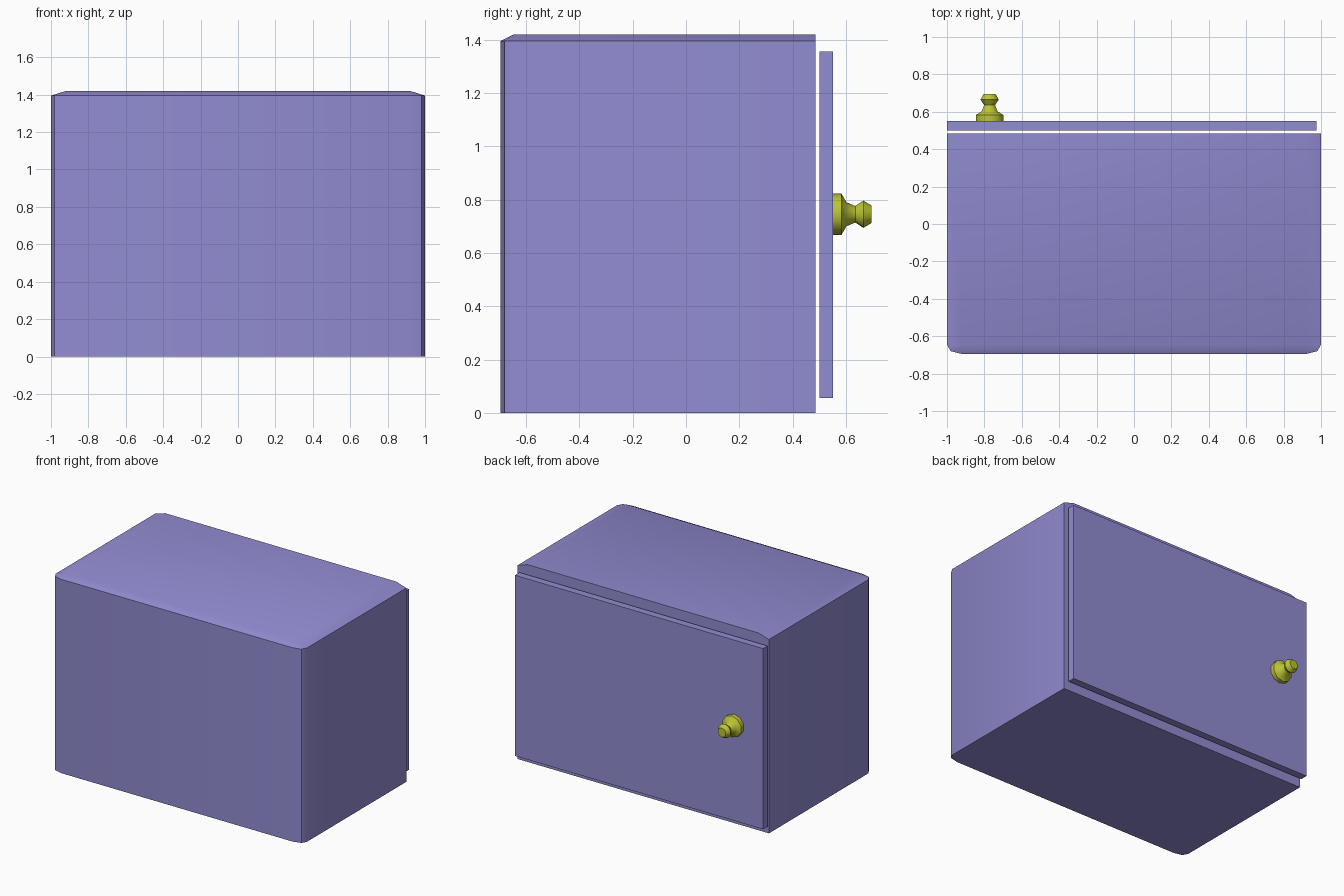
import bpy, bmesh, math

if "Cube" in bpy.data.objects:
    bpy.data.objects.remove(bpy.data.objects["Cube"], do_unlink=True)


def material(name, color):
    m = bpy.data.materials.new(name)
    m.use_nodes = True
    m.diffuse_color = color
    m.node_tree.nodes["Principled BSDF"].inputs["Base Color"].default_value = color
    return m


def loft(name, rings, mat, smooth=32):
    """Skin a stack of equal-count rings into a closed solid."""
    bm = bmesh.new()
    loops = [[bm.verts.new(p) for p in ring] for ring in rings]
    n = len(rings[0])
    for a, b in zip(loops, loops[1:]):
        for i in range(n):
            j = (i + 1) % n
            bm.faces.new((a[i], a[j], b[j], b[i]))
    bm.faces.new(loops[0][::-1])
    bm.faces.new(loops[-1])
    bmesh.ops.remove_doubles(bm, verts=bm.verts, dist=0.0005)
    bmesh.ops.recalc_face_normals(bm, faces=bm.faces)
    me = bpy.data.meshes.new(name)
    bm.to_mesh(me)
    bm.free()
    me.materials.append(mat)
    ob = bpy.data.objects.new(name, me)
    bpy.context.collection.objects.link(ob)
    bpy.ops.object.select_all(action="DESELECT")
    ob.select_set(True)
    bpy.context.view_layer.objects.active = ob
    bpy.ops.object.shade_smooth_by_angle(angle=math.radians(smooth))
    return ob


lilac = material("lilac paint", (0.285, 0.262, 0.64, 1))
brass = material("yellow brass", (0.5, 0.55, 0.035, 1))

# Cabinet: rounded front corners and a shallow bevel around the top
half = [(0.92, -0.695), (0.98, -0.68), (1, -0.645), (1, 0.485)]
plan = half + [(-x, y) for x, y in reversed(half)]
top = [(max(-0.92, min(0.92, x)), max(-0.645, y)) for x, y in plan]
loft("cabinet_body", [
    [(x, y, 0) for x, y in plan],
    [(x, y, 1.395) for x, y in plan],
    [(x, y, 1.42) for x, y in top],
], lilac)

# Door: flat panel standing just off the back opening
panel = [(-1, 0.055), (0.975, 0.055), (0.975, 1.355), (-1, 1.355)]
loft("door", [[(x, y, z) for x, z in panel] for y in (0.5, 0.552)], lilac)

# Knob: turned profile of (y, radius) around an axis along y
profile = [(0.552, 0.0775), (0.583, 0.0775), (0.602, 0.045),
           (0.635, 0.031), (0.665, 0.051), (0.696, 0.033)]
sides = 10
angles = [2 * math.pi * i / sides for i in range(sides)]
loft("door_knob", [
    [(-0.772 + r * math.sin(a), y, 0.745 + r * math.cos(a)) for a in angles]
    for y, r in profile
], brass, 40)
